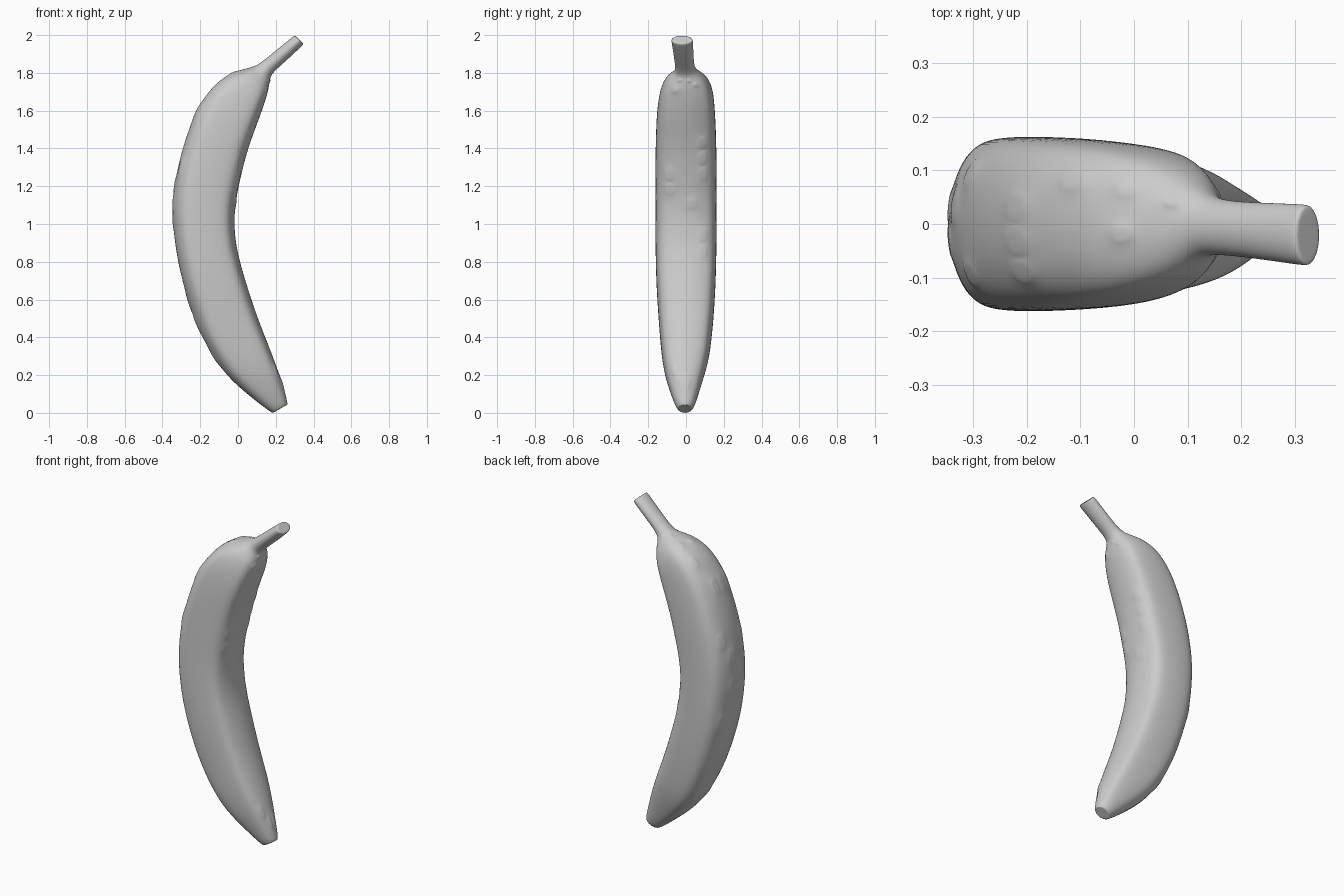
import bpy, bmesh, random
from math import sin, cos, pi
from mathutils import Vector

if "Cube" in bpy.data.objects:
    bpy.data.objects.remove(bpy.data.objects["Cube"])

random.seed(4)

# Stations: outer x, outer z, inner x, inner z, half width, y centre, roundness
stations = [
    (.185, .00, .258, .042, .034, -.005, 1),
    (.150, .02, .262, .060, .052, -.005, .8),
    (.000, .14, .225, .190, .094, -.008, .3),
    (-.10, .25, .170, .340, .124, -.003, 0),
    (-.20, .42, .100, .520, .143, 0, 0),
    (-.28, .64, .035, .720, .157, 0, 0),
    (-.33, .86, -.01, .900, .162, 0, 0),
    (-.347, 1.07, -.016, 1.07, .163, 0, 0),
    (-.33, 1.25, .010, 1.22, .163, 0, 0),
    (-.28, 1.45, .053, 1.39, .161, 0, 0),
    (-.20, 1.64, .103, 1.53, .154, 0, 0),
    (-.10, 1.76, .142, 1.64, .138, .003, .1),
    (.00, 1.812, .164, 1.72, .106, .003, .4),
    (.08, 1.833, .170, 1.768, .066, .002, .8),
    (.13, 1.862, .192, 1.807, .052, -.006, 1),
    (.22, 1.935, .275, 1.882, .054, -.014, 1),
    (.300, 2.00, .348, 1.952, .058, -.021, 1),
]

# Half cross-section from outer spine to inner spine: depth, width
half = [(0, 0), (.02, .40), (.075, .72), (.17, .93), (.30, .99), (.50, 1.0),
        (.72, .96), (.86, .88), (.93, .70), (.98, .38), (1, 0)]
section = half + [(u, -v) for u, v in reversed(half[1:-1])]
N = len(section)


def catmull(a, b, c, d, t):
    return [.5 * (2*q + (r-p)*t + (2*p-5*q+4*r-s)*t*t + (3*q-p-3*r+s)*t**3)
            for p, q, r, s in zip(a, b, c, d)]


def refine(rows, steps):
    out = []
    for i in range(len(rows) - 1):
        a, d = rows[max(i-1, 0)], rows[min(i+2, len(rows)-1)]
        out += [catmull(a, rows[i], rows[i+1], d, k/steps) for k in range(steps)]
    return out + [list(rows[-1])]


# Banana skin lofted through the stations
bm = bmesh.new()
rings = []
for ox, oz, ix, iz, w, yc, rnd in refine(stations, 2):
    ring = []
    for k, (u, v) in enumerate(section):
        a = 2 * pi * k / N
        u += (.5 - .5*cos(a) - u) * rnd
        v += (sin(a) - v) * rnd
        ring.append(bm.verts.new((ox + (ix-ox)*u, yc + w*v, oz + (iz-oz)*u)))
    rings.append(ring)

spots = []
for r, (lo, hi) in enumerate(zip(rings, rings[1:])):
    for k in range(N):
        j = (k + 1) % N
        f = bm.faces.new((lo[k], lo[j], hi[j], hi[k]))
        inner_or_outer = k in (0, 1, N-2, N-1, 8, 9, 10, 11)
        if inner_or_outer and 2 < r < 26 and random.random() < .16:
            spots.append(f)

# Flat ends of the tip and the stem
caps = [bm.faces.new(rings[0][::-1]), bm.faces.new(rings[-1])]
bmesh.ops.inset_region(bm, faces=[caps[0]], thickness=.006)
bmesh.ops.inset_region(bm, faces=[caps[1]], thickness=.006)

# Shallow pits in the skin
bmesh.ops.inset_individual(bm, faces=spots, thickness=.008, depth=-.004)
bmesh.ops.recalc_face_normals(bm, faces=bm.faces)

mesh = bpy.data.meshes.new("banana")
bm.to_mesh(mesh)
bm.free()
banana = bpy.data.objects.new("banana", mesh)
bpy.context.collection.objects.link(banana)
sub = banana.modifiers.new("smooth", 'SUBSURF')
sub.levels = sub.render_levels = 2
for p in mesh.polygons:
    p.use_smooth = True
